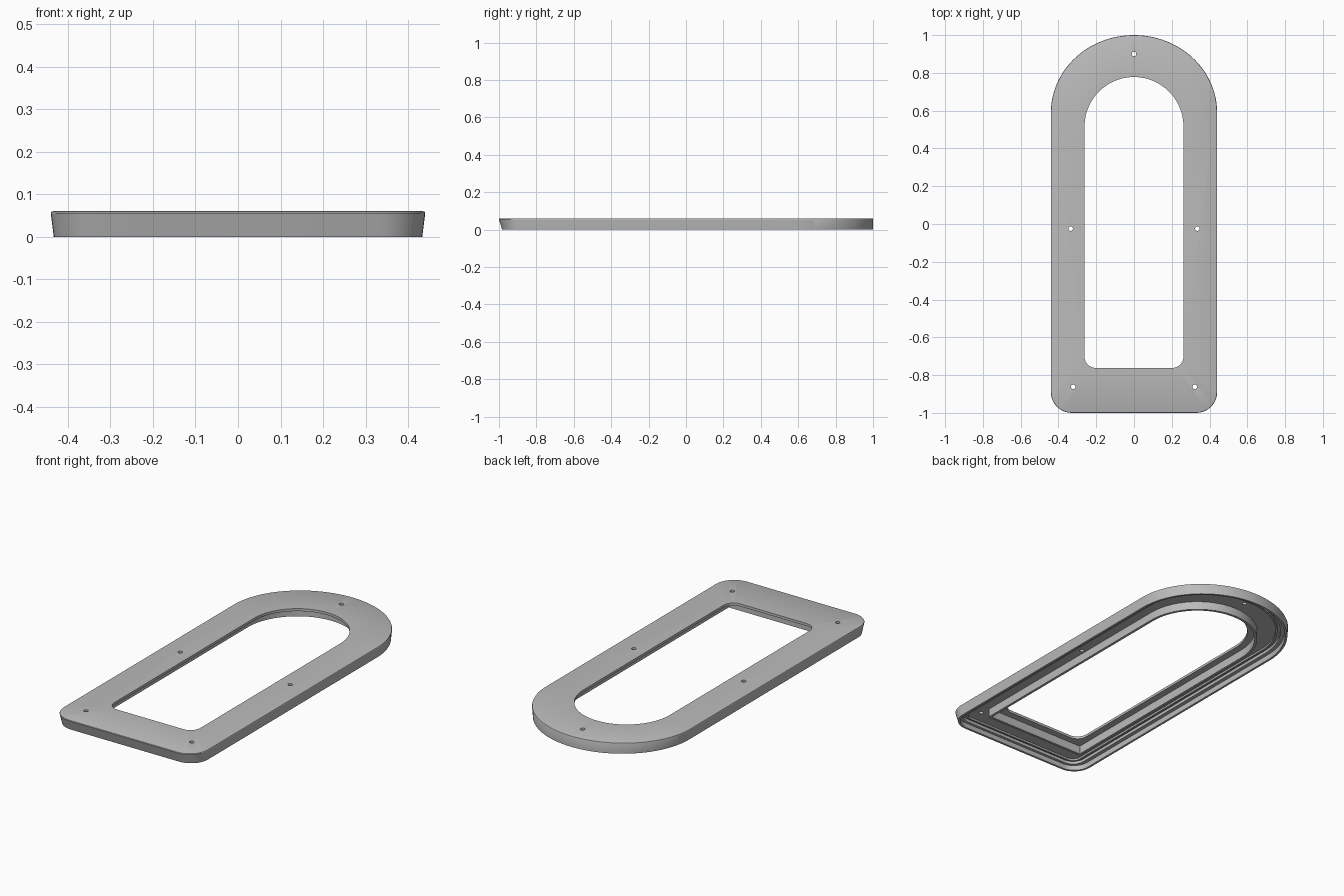
import bpy, bmesh, math

cube = bpy.data.objects.get("Cube")
if cube:
    bpy.data.objects.remove(cube, do_unlink=True)

grey = bpy.data.materials.new("plain_grey")
grey.use_nodes = True
COLOUR = (0.5, 0.5, 0.5, 1)
grey.diffuse_color = COLOUR
grey.node_tree.nodes["Principled BSDF"].inputs["Base Color"].default_value = COLOUR


def arch_outline(half, front, spring, back, radius):
    """Outline with two rounded front corners and an elliptical back arch."""
    def arc(cx, cy, rx, ry, start, sweep, steps):
        for i in range(steps + 1):
            a = math.radians(start + sweep * i / steps)
            yield cx + rx * math.cos(a), cy + ry * math.sin(a)
    pts = list(arc(half - radius, front + radius, radius, radius, -90, 90, 10))
    pts += arc(0, spring, half, back - spring, 0, 180, 64)
    pts += arc(radius - half, front + radius, radius, radius, 180, 90, 10)
    return pts


def outer(inset, z, front_shift=0, back_shift=0):
    pts = arch_outline(0.44 - inset, -1 + inset + front_shift, 0.59,
                       1 - inset + back_shift, max(0.11 - inset, 0.03))
    return [(x, y, z) for x, y in pts]


def inner(grow, z, radius=0.06):
    pts = arch_outline(0.262 + grow, -0.762 - grow, 0.515, 0.778 + grow, radius)
    return [(x, y, z) for x, y in pts]


# Closed cross-section of the hollow frame, from top face around the underside
TOP, FLOOR = 0.06, 0.046
rings = [
    inner(0, TOP),
    outer(0.005, TOP),
    outer(0.0015, TOP - 0.0015),
    outer(0, TOP - 0.005),
    outer(0.007, 0, 0.01, 0.007),       # tapered outer wall
    outer(0.019, 0, 0.01, 0.007),       # rim underside
    outer(0.019, 0.03, 0.006),
    outer(0.04, 0.03),                  # stepped ledge
    outer(0.04, FLOOR),
    outer(0.056, FLOOR),                # shallow groove and low bead
    outer(0.056, 0.036),
    outer(0.066, 0.036),
    outer(0.066, FLOOR),
    inner(0.052, FLOOR, 0.012),         # inner rib
    inner(0.052, 0, 0.012),
    inner(0.038, 0, 0.004),
    inner(0.038, FLOOR, 0.004),
    inner(0, FLOOR),                    # overhanging lip
]

bm = bmesh.new()
loops = [[bm.verts.new(p) for p in ring] for ring in rings]
count = len(loops[0])
for a, b in zip(loops, loops[1:] + loops[:1]):
    for i in range(count):
        j = (i + 1) % count
        bm.faces.new((a[i], b[i], b[j], a[j]))
bmesh.ops.recalc_face_normals(bm, faces=bm.faces)
mesh = bpy.data.meshes.new("window_frame")
bm.to_mesh(mesh)
bm.free()
mesh.materials.append(grey)
frame = bpy.data.objects.new("window_frame", mesh)
bpy.context.collection.objects.link(frame)

# Screw holes drilled through the plate
bm = bmesh.new()
for x, y in [(0, 0.9), (0.335, -0.025), (-0.335, -0.025), (0.322, -0.862), (-0.322, -0.862)]:
    made = bmesh.ops.create_cone(bm, cap_ends=True, segments=20,
                                 radius1=0.012, radius2=0.012, depth=0.06)
    bmesh.ops.translate(bm, verts=made["verts"], vec=(x, y, 0.06))
drill_mesh = bpy.data.meshes.new("screw_hole_cutter")
bm.to_mesh(drill_mesh)
bm.free()
drill_mesh.materials.append(grey)
drill = bpy.data.objects.new("screw_hole_cutter", drill_mesh)
drill.hide_render = True
bpy.context.collection.objects.link(drill)

cut = frame.modifiers.new("screw_holes", "BOOLEAN")
cut.object = drill
cut.operation = "DIFFERENCE"
cut.solver = "EXACT"
bpy.ops.object.select_all(action="DESELECT")
frame.select_set(True)
bpy.context.view_layer.objects.active = frame
bpy.ops.object.modifier_apply(modifier=cut.name)
bpy.data.objects.remove(drill, do_unlink=True)
bpy.ops.object.shade_smooth_by_angle(angle=math.radians(30))
